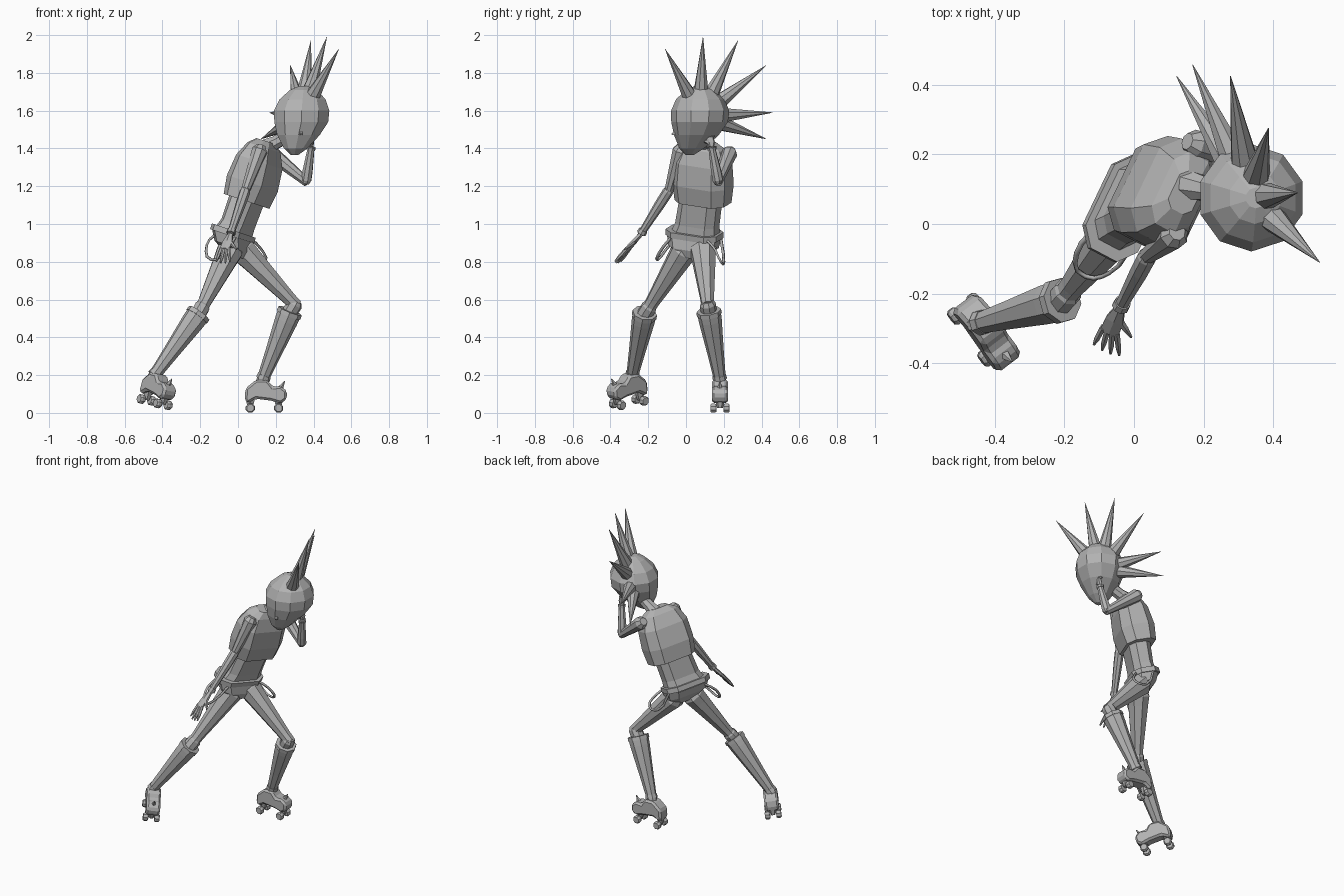
import bpy, bmesh, math
from mathutils import Vector, Matrix

if "Cube" in bpy.data.objects:
    bpy.data.objects.remove(bpy.data.objects["Cube"], do_unlink=True)

mat = bpy.data.materials.new("plain_grey")
mat.use_nodes = True
GREY = (0.45, 0.45, 0.45, 1)
mat.diffuse_color = GREY
for node in mat.node_tree.nodes:
    if node.type == 'BSDF_PRINCIPLED':
        node.inputs["Base Color"].default_value = GREY


def finish(name, bm):
    bmesh.ops.recalc_face_normals(bm, faces=bm.faces)
    me = bpy.data.meshes.new(name)
    bm.to_mesh(me)
    bm.free()
    me.materials.append(mat)
    ob = bpy.data.objects.new(name, me)
    bpy.context.collection.objects.link(ob)
    return ob


def loft(name, rings):
    """Bridge rings of points and cap both ends."""
    bm = bmesh.new()
    loops = [[bm.verts.new(p) for p in ring] for ring in rings]
    n = len(loops[0])
    for a, b in zip(loops, loops[1:]):
        for i in range(n):
            j = (i + 1) % n
            bm.faces.new((a[i], a[j], b[j], b[i]))
    bm.faces.new(loops[0])
    bm.faces.new(loops[-1])
    return finish(name, bm)


def circle(c, a, b, n=8):
    c = Vector(c)
    return [c + a * math.cos(t) + b * math.sin(t)
            for t in (2 * math.pi * (i + 0.5) / n for i in range(n))]


def limb(name, start, end, stations, sides=8):
    """Straight faceted limb; stations are (fraction, radius)."""
    s, e = Vector(start), Vector(end)
    q = (e - s).to_track_quat('Z', 'Y')
    return loft(name, [circle(s.lerp(e, t), q @ Vector((r, 0, 0)),
                              q @ Vector((0, r, 0)), sides) for t, r in stations])


# --- Torso: chamfered boxes leaning to the side ---
up = Vector((0.31, 0, 0.95)).normalized()
fwd = Vector((0.9, -0.43, 0))
fwd = (fwd - up * fwd.dot(up)).normalized()
left = up.cross(fwd)


def slab(c, w, d):
    shape = [(1, .5), (.65, 1), (-.65, 1), (-1, .5), (-1, -.5), (-.65, -1), (.65, -1), (1, -.5)]
    return [Vector(c) + left * w * x + fwd * d * y for x, y in shape]


base = Vector((0.045, 0.09, 1.12))
loft("jacket", [slab(base + up * s, w, d) for s, w, d in
     [(0, .145, .095), (.1, .155, .108), (.22, .15, .095), (.3, .115, .065), (.335, .06, .04)]])
loft("waist", [slab(c, w, d) for c, w, d in
     [((-.035, .045, .93), .135, .075), ((0, .06, 1.0), .115, .065), ((.05, .08, 1.14), .11, .07)]])
loft("pelvis", [slab(c, w, d) for c, w, d in
     [((-.015, .04, .83), .06, .045), ((-.025, .04, .88), .13, .075), ((-.03, .045, .95), .145, .082)]])
loft("belt", [slab(c, .15, .088) for c in [(-.032, .045, .935), (-.022, .045, .965)]])

# --- Neck, head and nose ---
limb("neck", (.14, .115, 1.40), (.31, .08, 1.49), [(0, .05), (.35, .037), (1, .035)])
X, Y = Vector((1, 0, 0)), Vector((0, 1, 0))
head = [(.30, .02, 1.365, .02), (.305, .03, 1.40, .065), (.32, .055, 1.47, .118),
        (.335, .072, 1.54, .15), (.337, .075, 1.6, .154), (.342, .075, 1.66, .128),
        (.347, .075, 1.71, .075), (.35, .075, 1.73, .03)]
loft("head", [circle((x, y, z), X * r, Y * r, 10) for x, y, z, r in head])
limb("nose", (.33, -.03, 1.49), (.335, -.075, 1.475), [(0, .025), (1, .006)], 4)

# --- Crest of hair spikes radiating from the head ---
crown = Vector((.335, .075, 1.57))
for i, tip in enumerate([(.533, -.11, 1.925), (.47, .09, 1.99), (.386, .275, 1.97),
                         (.277, .425, 1.84), (.168, .458, 1.59), (.122, .425, 1.45)]):
    limb(f"hair_spike_{i + 1}", crown, tip, [(.22, .042), (.32, .04), (1, .001)])


# --- Arms and hands ---
def arm(side, shoulder, elbow, wrist):
    limb(f"{side}_upper_arm", shoulder, elbow,
         [(-.12, .025), (0, .043), (.25, .038), (.85, .027), (1.04, .024)])
    limb(f"{side}_forearm", elbow, wrist, [(-.06, .02), (.04, .029), (.3, .028), (.95, .019), (1, .018)])
    limb(f"{side}_wrist_cuff", elbow, wrist, [(.9, .024), (.98, .026)])


def hand(side, wrist, knuckle, across, reach, thumb):
    w, k, a, reach = Vector(wrist), Vector(knuckle), Vector(across), Vector(reach)
    thick = (k - w).cross(a).normalized() * .013
    loft(f"{side}_palm", [circle(w, a * .5, thick, 6), circle(w.lerp(k, .5), a, thick, 6),
                          circle(k, a * 1.05, thick * .9, 6)])
    for i in range(4):
        f = i / 1.5 - 1
        limb(f"{side}_finger_{i + 1}", k + a * f * .75,
             k + a * f * 1.3 + reach * (1 - .15 * abs(f)), [(-.1, .01), (.6, .009), (1, .004)], 6)
    limb(f"{side}_thumb", w.lerp(k, .35), thumb, [(0, .013), (.6, .01), (1, .004)], 6)


arm("right", (.115, -.03, 1.39), (.04, -.09, 1.18), (-.04, -.24, .945))
arm("left", (.175, .23, 1.375), (.36, .17, 1.225), (.388, .135, 1.41))
hand("right", (-.04, -.24, .945), (-.07, -.31, .865), (.028, -.012, 0), (-.01, -.06, -.075), (-.008, -.325, .865))
hand("left", (.388, .135, 1.41), (.385, .12, 1.46), (.012, .026, 0), (-.035, -.01, .02), (.37, .08, 1.45))


# --- Legs with tall flared boots ---
def leg(side, hip, knee, boot_top, ankle):
    limb(f"{side}_thigh", hip, knee,
         [(-.04, .05), (.06, .073), (.2, .066), (.9, .038), (1.03, .036)])
    limb(f"{side}_knee", knee, boot_top, [(-.4, .03), (0, .043), (1.2, .042)])
    limb(f"{side}_boot_shaft", boot_top, ankle, [(0, .063), (.12, .061), (.6, .044), (1.05, .03)])
    limb(f"{side}_boot_rim", boot_top, ankle, [(-.03, .066), (.03, .067)])
    limb(f"{side}_ankle_strap", boot_top, ankle, [(.93, .036), (.99, .038)])


leg("left", (.01, .09, .875), (.30, .115, .575), (.272, .122, .53), (.13, .18, .175))
leg("right", (-.035, .0, .875), (-.19, -.195, .56), (-.212, -.22, .52), (-.445, -.285, .195))


# --- Roller skates, built toe along x and then placed ---
def skate(side, place):
    profile = [(-.09, .07), (-.075, .05), (-.03, .075), (.05, .065), (.1, .05), (.132, .07),
               (.135, .115), (.1, .142), (.06, .138), (.03, .175), (-.03, .175), (-.085, .13)]
    shoe = loft(f"{side}_skate_shoe", [[(x, y, z) for x, z in profile] for y in (-.043, .043)])
    bevel = shoe.modifiers.new("soft_edges", 'BEVEL')
    bevel.width, bevel.segments = .012, 1
    parts = [shoe, limb(f"{side}_toe_spur", (.1, 0, .13), (.122, 0, .168), [(0, .016), (1, .002)], 5)]
    for end, x in (("rear", -.06), ("front", .09)):
        parts.append(limb(f"{side}_{end}_truck", (x, 0, .075), (x, 0, .025), [(0, .028), (1, .015)], 6))
        for label, y in (("inner", -.035), ("outer", .035)):
            parts.append(limb(f"{side}_{end}_{label}_wheel", (x, y - .016, .025), (x, y + .016, .025),
                              [(0, .02), (.25, .026), (.75, .026), (1, .02)]))
    for ob in parts:
        ob.data.transform(place)


skate("left", Matrix.Translation((.125, .18, 0)))
skate("right", Matrix.Translation((-.455, -.29, .035)) @ Matrix.Rotation(math.radians(-54), 4, 'Z')
      @ Matrix.Rotation(math.radians(9), 4, 'Y') @ Matrix.Rotation(math.radians(-8), 4, 'X'))


# --- Loose braces hanging from the belt ---
def brace(name, points):
    cu = bpy.data.curves.new(name, 'CURVE')
    cu.dimensions = '3D'
    cu.bevel_depth, cu.bevel_resolution, cu.resolution_u = .008, 0, 3
    sp = cu.splines.new('BEZIER')
    sp.bezier_points.add(len(points) - 1)
    for bp, p in zip(sp.bezier_points, points):
        bp.co = p
        bp.handle_left_type = bp.handle_right_type = 'AUTO'
    cu.materials.append(mat)
    bpy.context.collection.objects.link(bpy.data.objects.new(name, cu))


brace("right_brace", [(-.1, .0, .96), (-.165, -.085, .89), (-.14, -.15, .81), (-.07, -.14, .85), (-.01, -.07, .94)])
brace("left_brace", [(.04, .08, .94), (.12, .15, .87), (.145, .185, .8), (.07, .2, .8), (-.01, .18, .95)])
